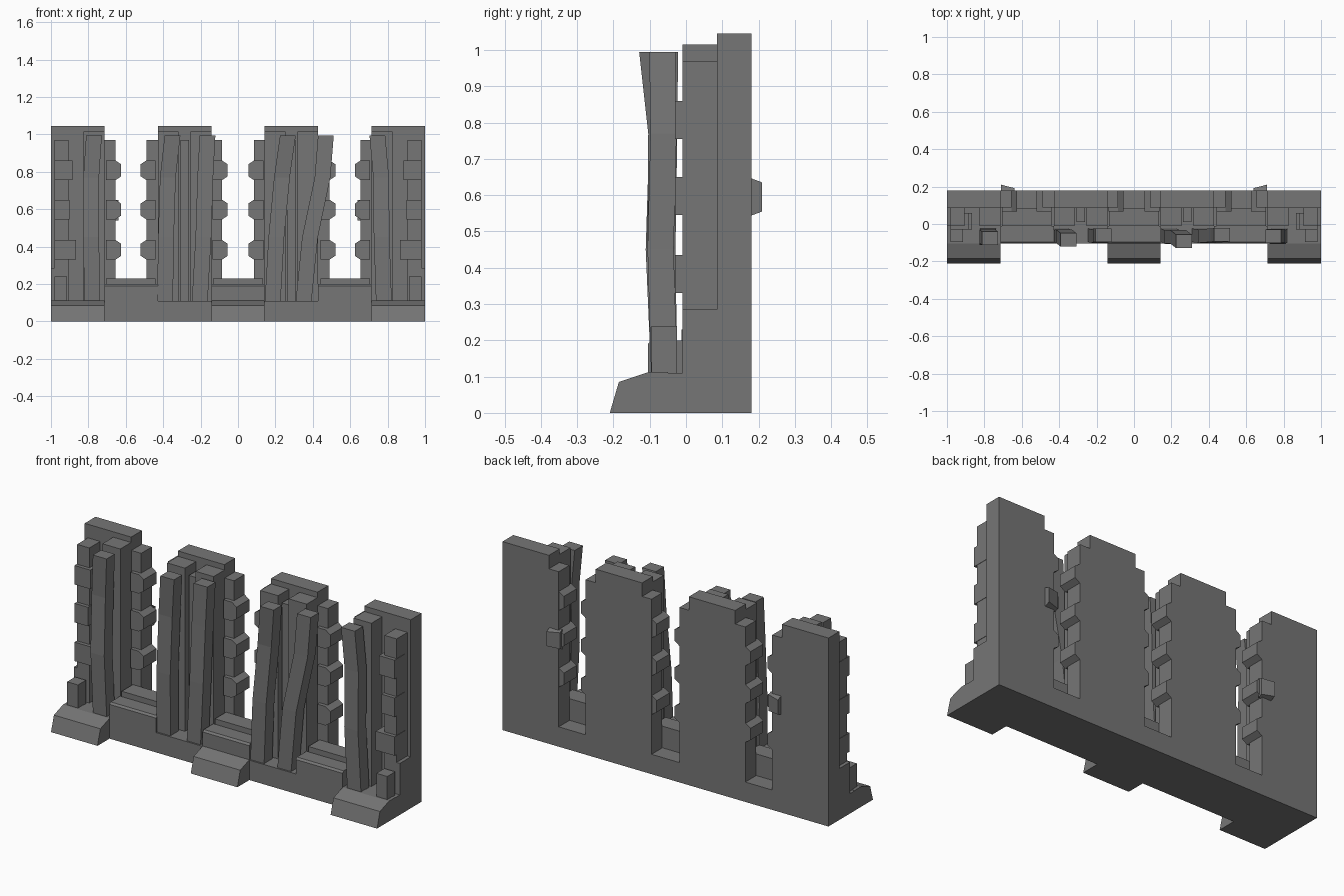
import bpy, bmesh

if "Cube" in bpy.data.objects:
    bpy.data.objects.remove(bpy.data.objects["Cube"])

stone = bpy.data.materials.new("dark_grey")
stone.diffuse_color = (0.18, 0.18, 0.18, 1)
stone.use_nodes = True
stone.node_tree.nodes["Principled BSDF"].inputs["Base Color"].default_value = stone.diffuse_color


def finish(name, bm, mirror=False):
    bmesh.ops.recalc_face_normals(bm, faces=bm.faces)
    me = bpy.data.meshes.new(name)
    bm.to_mesh(me)
    bm.free()
    me.materials.append(stone)
    ob = bpy.data.objects.new(name, me)
    bpy.context.collection.objects.link(ob)
    if mirror:
        ob.modifiers.new("mirror", 'MIRROR')
    return ob


def loft(name, rings, mirror=False):
    """Closed skin through equally sized rings of points."""
    bm = bmesh.new()
    vs = [[bm.verts.new(p) for p in r] for r in rings]
    n = len(vs[0])
    for a, b in zip(vs, vs[1:]):
        for i in range(n):
            bm.faces.new((a[i], a[(i + 1) % n], b[(i + 1) % n], b[i]))
    bm.faces.new(vs[0])
    bm.faces.new(vs[-1][::-1])
    return finish(name, bm, mirror)


def box(name, x0, x1, y0, y1, z0, z1, mirror=True):
    ring = [(x0, y0), (x1, y0), (x1, y1), (x0, y1)]
    return loft(name, [[(x, y, z) for x, y in ring] for z in (z0, z1)], mirror)


def along_x(name, yz, x0, x1, mirror=True):
    return loft(name, [[(x, y, z) for y, z in yz] for x in (x0, x1)], mirror)


def along_y(name, xz, y0, y1, mirror=True):
    return loft(name, [[(x, y, z) for x, z in xz] for y in (y0, y1)], mirror)


# Base slab
box("base_slab", -1, 1, -0.105, 0.18, 0, 0.11, False)

# Sloped feet
foot = [(-0.21, 0), (-0.185, 0.085), (-0.105, 0.112), (-0.05, 0.112), (-0.05, 0)]
along_x("outer_foot", foot, 0.715, 1)
along_x("centre_foot", foot, -0.143, 0.143, False)

# Window sills: front ledge and raised step behind it
ledge = [(-0.105, 0.11), (-0.105, 0.19), (-0.095, 0.2), (-0.01, 0.2), (-0.01, 0.11)]
along_x("side_sill_ledge", ledge, 0.428, 0.715)
along_x("centre_sill_ledge", ledge, -0.143, 0.143, False)
box("side_sill_step", 0.44, 0.705, -0.012, 0.085, 0.1, 0.23)
box("centre_sill_step", -0.133, 0.133, -0.012, 0.085, 0.1, 0.23, False)

# Tall back plates
box("inner_back_plate", 0.143, 0.428, 0.085, 0.18, 0.1, 1.045)
box("outer_back_plate", 0.715, 1, 0.085, 0.18, 0.1, 1.045)

# Core posts in front of the plates
for x0, x1 in ((0.143, 0.253), (0.318, 0.428), (0.715, 0.825)):
    box("core_post", x0, x1, -0.01, 0.09, 0.1, 1.015)

# Side strips level with the back, with quoin blocks facing the openings
rows = ((0.33, 0.435), (0.545, 0.65), (0.755, 0.86))
for edge, inner, d in ((0.085, 0.143, -1), (0.49, 0.428, 1), (0.655, 0.715, -1)):
    x0, x1 = sorted((edge, inner))
    box("edge_strip", x0, x1, 0.087, 0.18, 0.1, 0.97)
    for lo, hi in rows:
        a, b, c = edge - d * 0.05, edge, edge + d * 0.03
        along_y("edge_quoin", [(a, lo), (b, lo), (c, lo + 0.02), (c, hi - 0.02),
                               (b, hi), (a, hi)], 0.066, 0.178)

# Outer corner strips with flat quoins and a short post
box("corner_strip", 0.905, 0.98, -0.01, 0.09, 0.1, 0.97)
for (lo, hi), x0 in zip(rows, (0.865, 0.90, 0.885)):
    box("corner_quoin", x0, 0.982, -0.03, 0.06, lo, hi)
box("corner_post", 0.915, 0.982, -0.095, -0.025, 0.1, 0.24)
box("corner_strip_foot", 0.97, 1, -0.01, 0.09, 0.1, 0.285)

# Wedge blocks sticking out of the back
loft("back_wedge", [[(0.64, 0.17, 0.54), (0.71, 0.17, 0.54), (0.71, 0.17, 0.65), (0.64, 0.17, 0.65)],
                    [(0.64, 0.192, 0.55), (0.71, 0.21, 0.555), (0.71, 0.21, 0.635), (0.64, 0.192, 0.64)]],
     True)

# Bent front boards: (x centre, y centre) at each height
heights = (0.10, 0.45, 0.77, 0.995)
boards = {
    "board_1": ((-0.78, -0.06), (-0.785, -0.075), (-0.785, -0.065), (-0.77, -0.076)),
    "board_2": ((-0.39, -0.06), (-0.385, -0.068), (-0.375, -0.065), (-0.35, -0.085)),
    "board_3": ((-0.205, -0.06), (-0.185, -0.065), (-0.175, -0.06), (-0.163, -0.06)),
    "board_4": ((0.185, -0.06), (0.205, -0.07), (0.235, -0.068), (0.267, -0.093)),
    "board_5": ((0.35, -0.06), (0.385, -0.065), (0.452, -0.06), (0.47, -0.058)),
    "board_6": ((0.78, -0.06), (0.768, -0.07), (0.765, -0.062), (0.745, -0.065)),
}
for name, path in boards.items():
    rings = []
    for (x, y), z in zip(path, heights):
        w, h = 0.042, 0.036
        rings.append([(x - w, y - h, z), (x + w, y - h, z), (x + w, y + h, z), (x - w, y + h, z)])
    loft(name, rings)

# Narrow boards filling between the core posts
box("thin_board", 0.262, 0.308, 0.01, 0.09, 0.1, 0.97)
